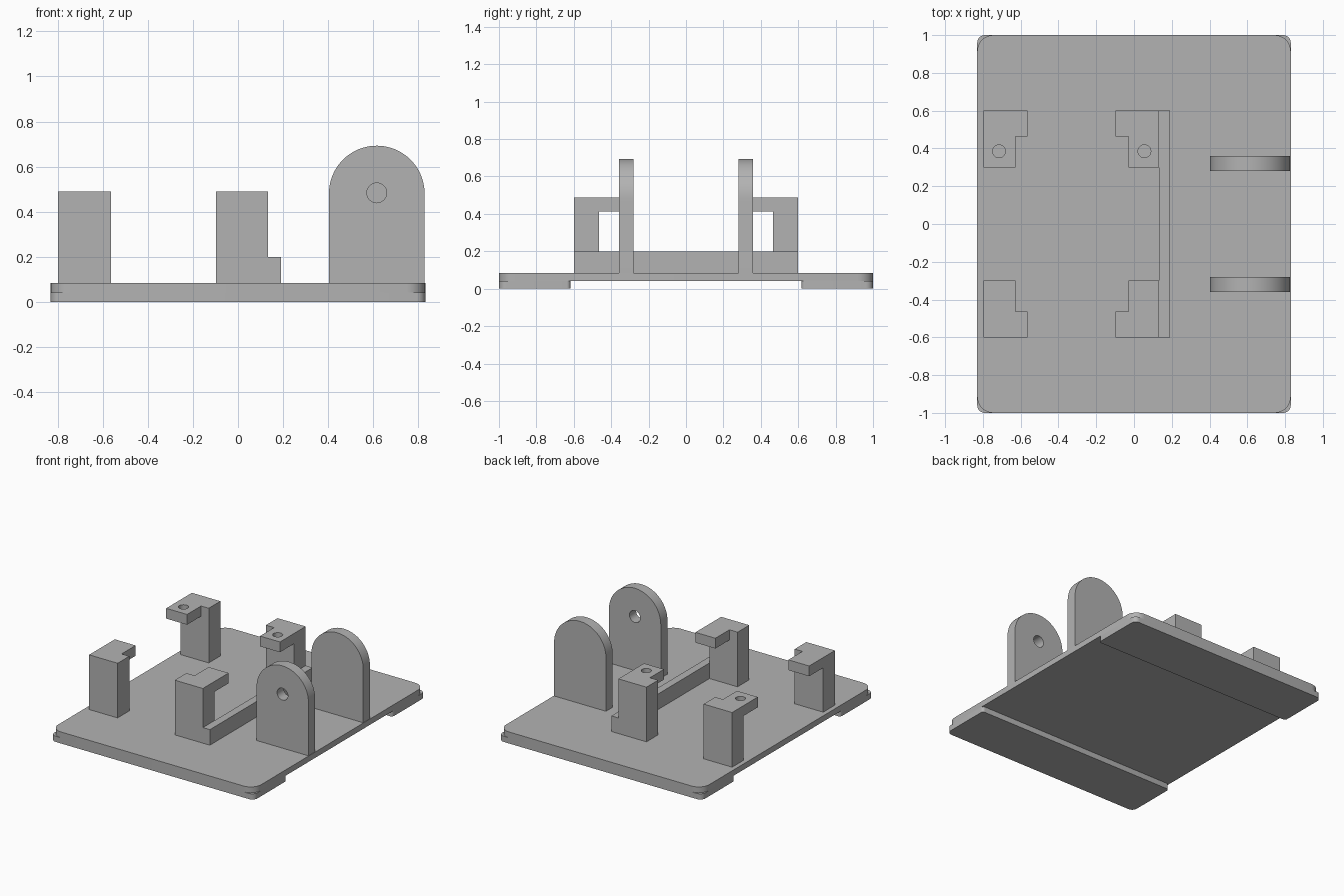
import bpy, bmesh
from math import cos, sin, pi, radians
from mathutils import Matrix

cube = bpy.data.objects.get("Cube")
if cube:
    bpy.data.objects.remove(cube, do_unlink=True)

grey = bpy.data.materials.new("plain grey")
grey.use_nodes = True
grey.diffuse_color = (0.45, 0.45, 0.45, 1)
grey.node_tree.nodes["Principled BSDF"].inputs["Base Color"].default_value = grey.diffuse_color


def prism(name, outline, low, high, matrix=Matrix()):
    """Extrude a 2D outline from low to high along its normal."""
    bm = bmesh.new()
    base = bm.faces.new([bm.verts.new((a, b, low)) for a, b in outline])
    grown = bmesh.ops.extrude_face_region(bm, geom=[base])
    top = [v for v in grown["geom"] if isinstance(v, bmesh.types.BMVert)]
    bmesh.ops.translate(bm, verts=top, vec=(0, 0, high - low))
    bm.transform(matrix)
    bmesh.ops.recalc_face_normals(bm, faces=bm.faces)
    mesh = bpy.data.meshes.new(name)
    bm.to_mesh(mesh)
    bm.free()
    mesh.materials.append(grey)
    obj = bpy.data.objects.new(name, mesh)
    bpy.context.collection.objects.link(obj)
    return obj


def arc(cx, cy, r, start, end, steps):
    angles = [radians(start + (end - start) * i / steps) for i in range(steps + 1)]
    return [(cx + r * cos(t), cy + r * sin(t)) for t in angles]


def circle(cx, cy, r):
    return arc(cx, cy, r, 0, 360, 32)[:-1]


def rectangle(x0, x1, y0, y1):
    return [(x0, y0), (x1, y0), (x1, y1), (x0, y1)]


def rounded(x0, x1, y0, y1, r_low, r_high):
    """Rectangle with one radius at its low y corners and one at its high y corners."""
    a, b = r_low, r_high
    return (arc(x0 + a, y0 + a, a, 180, 270, 8) + arc(x1 - a, y0 + a, a, 270, 360, 8)
            + arc(x1 - b, y1 - b, b, 0, 90, 8) + arc(x0 + b, y1 - b, b, 90, 180, 8))


def drill(obj, cutter):
    mod = obj.modifiers.new("hole", "BOOLEAN")
    mod.operation = "DIFFERENCE"
    mod.solver = "EXACT"
    mod.object = cutter
    bpy.context.view_layer.objects.active = obj
    bpy.ops.object.modifier_apply(modifier=mod.name)
    bpy.data.objects.remove(cutter, do_unlink=True)


HALF = 0.83
FLOOR = 0.085
parts = []

# Base plate
parts.append(prism("base_plate", rounded(-HALF, HALF, -1, 1, 0.085, 0.085), 0.042, FLOOR))

# Rail beside the inner posts
parts.append(prism("rail", rectangle(0.133, 0.19, -0.6, 0.6), FLOOR, 0.2))

# Turn an outline drawn in x and z so that it extrudes along y
upright = Matrix(((1, 0, 0, 0), (0, 0, 1, 0), (0, 1, 0, 0), (0, 0, 0, 1)))

for end, s in (("front", -1), ("back", 1)):
    flip = Matrix.Diagonal((1, s, 1, 1))

    # Runner under the plate
    parts.append(prism(end + "_runner", rounded(-HALF, HALF, 0.618, 1, 0.02, 0.04),
                       0, 0.042, flip))

    # Round-topped lug with a pin hole
    outline = [(0.403, FLOOR), (0.827, FLOOR)] + arc(0.615, 0.481, 0.212, 0, 180, 40)
    lug = prism(end + "_lug", outline, 0.281, 0.359, flip @ upright)
    drill(lug, prism("pin_cutter", circle(0.615, 0.484, 0.044), 0.2, 0.45, flip @ upright))
    parts.append(lug)

    # Posts: a column carrying an L-shaped cap with a screw hole
    for side, x0, x1, arm0, arm1, hole in (
            ("right", -0.797, -0.564, -0.797, -0.627, -0.715),
            ("left", -0.097, 0.133, -0.03, 0.133, 0.055)):
        name = end + "_" + side
        parts.append(prism(name + "_column", rectangle(x0, x1, 0.464, 0.6),
                           FLOOR, 0.413, flip))
        cap_outline = [(arm0, 0.3), (arm1, 0.3), (arm1, 0.464), (x1, 0.464),
                       (x1, 0.6), (x0, 0.6), (x0, 0.464), (arm0, 0.464)]
        # Drop the repeated corner where the arm is flush with the column
        cap_outline = list(dict.fromkeys(cap_outline))
        cap = prism(name + "_cap", cap_outline, 0.413, 0.489, flip)
        drill(cap, prism("screw_cutter", circle(hole, 0.385, 0.034), 0.35, 0.55, flip))
        parts.append(cap)

# Smooth the round walls and keep the corners sharp
bpy.ops.object.select_all(action="DESELECT")
for obj in parts:
    obj.select_set(True)
bpy.context.view_layer.objects.active = parts[0]
bpy.ops.object.shade_smooth_by_angle(angle=radians(30))
